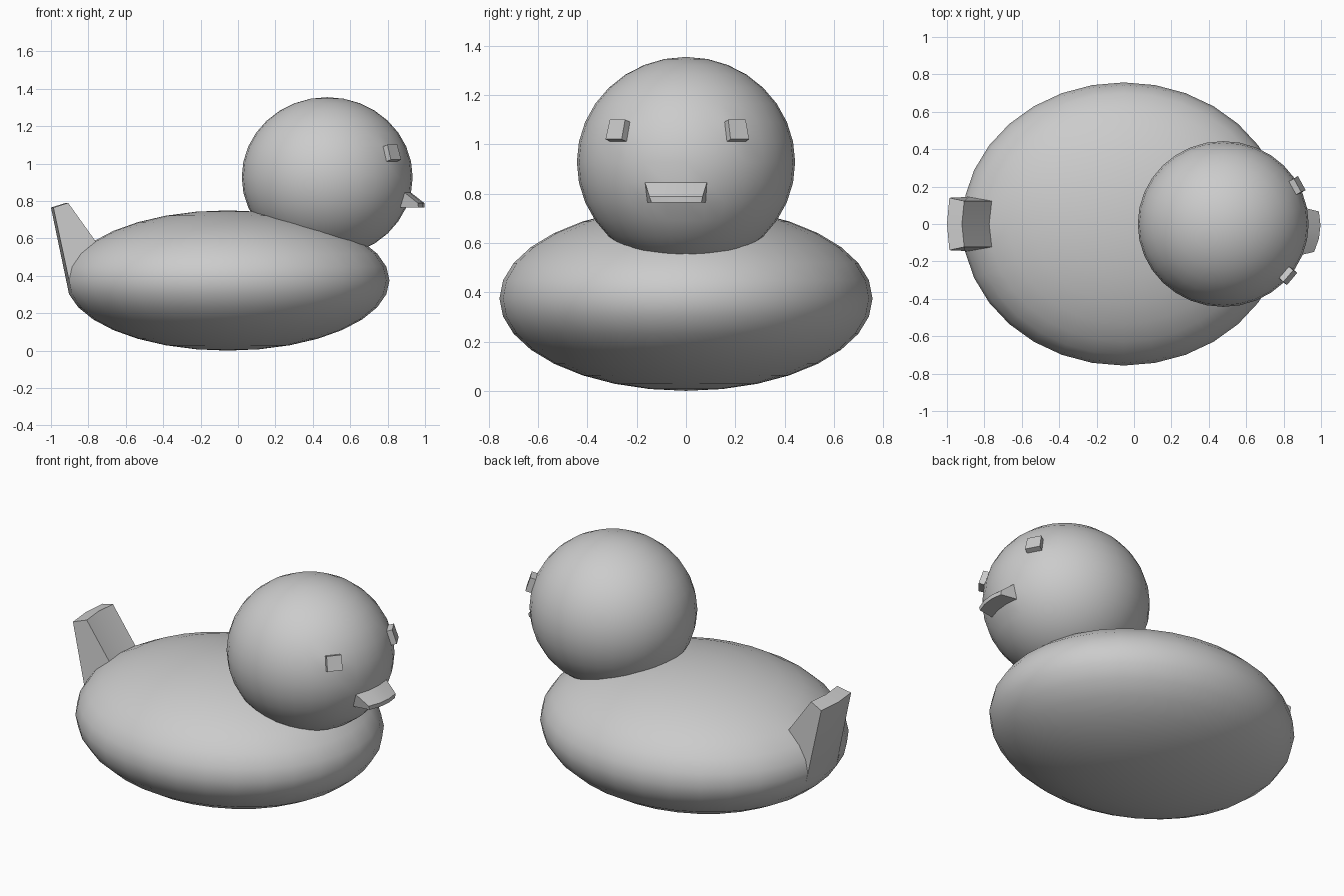
import bpy, bmesh
from math import radians, degrees, sin, cos, asin, atan2
from mathutils import Vector

if "Cube" in bpy.data.objects:
    bpy.data.objects.remove(bpy.data.objects["Cube"])

STEP = 11.25  # angle of one sphere facet


def direction(lat, lon):
    a, o = radians(lat), radians(lon)
    return Vector((cos(a) * cos(o), cos(a) * sin(o), sin(a)))


def unit_sphere():
    bm = bmesh.new()
    bmesh.ops.create_uvsphere(bm, u_segments=32, v_segments=16, radius=1)
    return bm


def pick(bm, lat0, lat1, lon0, lon1):
    """Faces of the unit sphere inside a latitude/longitude window."""
    found = []
    for f in bm.faces:
        c = f.calc_center_median().normalized()
        lat, lon = degrees(asin(c.z)), degrees(atan2(c.y, c.x)) % 360
        if lat0 < lat < lat1 and (lon0 < lon < lon1 or lon0 < lon - 360 < lon1):
            found.append(f)
    return found


def vert_at(bm, lat, lon):
    d = direction(lat, lon)
    return min(bm.verts, key=lambda v: (v.co - d).length)


def place(bm, radii, centre):
    for v in bm.verts:
        v.co = Vector([v.co[i] * radii[i] + centre[i] for i in range(3)])


def extrude(bm, faces):
    res = bmesh.ops.extrude_face_region(bm, geom=faces)["geom"]
    bmesh.ops.delete(bm, geom=[f for f in faces if f.is_valid], context='FACES_ONLY')
    return [g for g in res if isinstance(g, bmesh.types.BMVert)]


def finish(bm, name):
    bmesh.ops.recalc_face_normals(bm, faces=bm.faces[:])
    me = bpy.data.meshes.new(name)
    bm.to_mesh(me)
    bm.free()
    ob = bpy.data.objects.new(name, me)
    bpy.context.collection.objects.link(ob)
    bpy.ops.object.select_all(action='DESELECT')
    bpy.context.view_layer.objects.active = ob
    ob.select_set(True)
    bpy.ops.object.shade_smooth_by_angle(angle=radians(30))


# body with upturned tail
bm = unit_sphere()
lats = [-STEP, 0, STEP, 2 * STEP, 3 * STEP]
lons = [180 - STEP, 180, 180 + STEP]
columns = [[vert_at(bm, a, o) for a in (lats if o != 180 else (lats[0], lats[-1]))]
           for o in lons]
bmesh.ops.delete(bm, geom=pick(bm, -STEP, 3 * STEP, lons[0], lons[2]), context='FACES')
place(bm, (0.865, 0.757, 0.375), (-0.055, 0, 0.375))
back = [bm.verts.new((-1 + 0.013 * abs(s), 0.14 * s, 0.765)) for s in (1, 0, -1)]
front = [bm.verts.new((-0.92 + 0.012 * abs(s), 0.123 * s, 0.79)) for s in (1, 0, -1)]
for i in (0, 1):
    bm.faces.new((columns[i][0], columns[i + 1][0], back[i + 1], back[i]))
    bm.faces.new((back[i], back[i + 1], front[i + 1], front[i]))
    bm.faces.new((front[i], front[i + 1], columns[i + 1][-1], columns[i][-1]))
for i in (0, 2):
    bm.faces.new(columns[i] + [front[i], back[i]])
finish(bm, "body")

# head with eyes and beak pulled out of its facets
bm = unit_sphere()
eyes = [pick(bm, STEP, 2 * STEP, -4 * STEP, -3 * STEP),
        pick(bm, STEP, 2 * STEP, 2 * STEP, 3 * STEP)]
beak = pick(bm, -2 * STEP, -STEP, -2 * STEP, STEP)
place(bm, (0.457, 0.443, 0.427), (0.477, 0, 0.928))
bm.normal_update()
for eye in eyes:
    push = eye[0].normal * 0.032
    for v in extrude(bm, eye):
        v.co += push
for v in extrude(bm, beak):
    top = v.co.z > 0.8
    v.co.x += 0.072 if top else 0.097
    v.co.y = -0.041 + (v.co.y + 0.041) * 0.86
    v.co.z = 0.788 if top else 0.764
finish(bm, "head")
